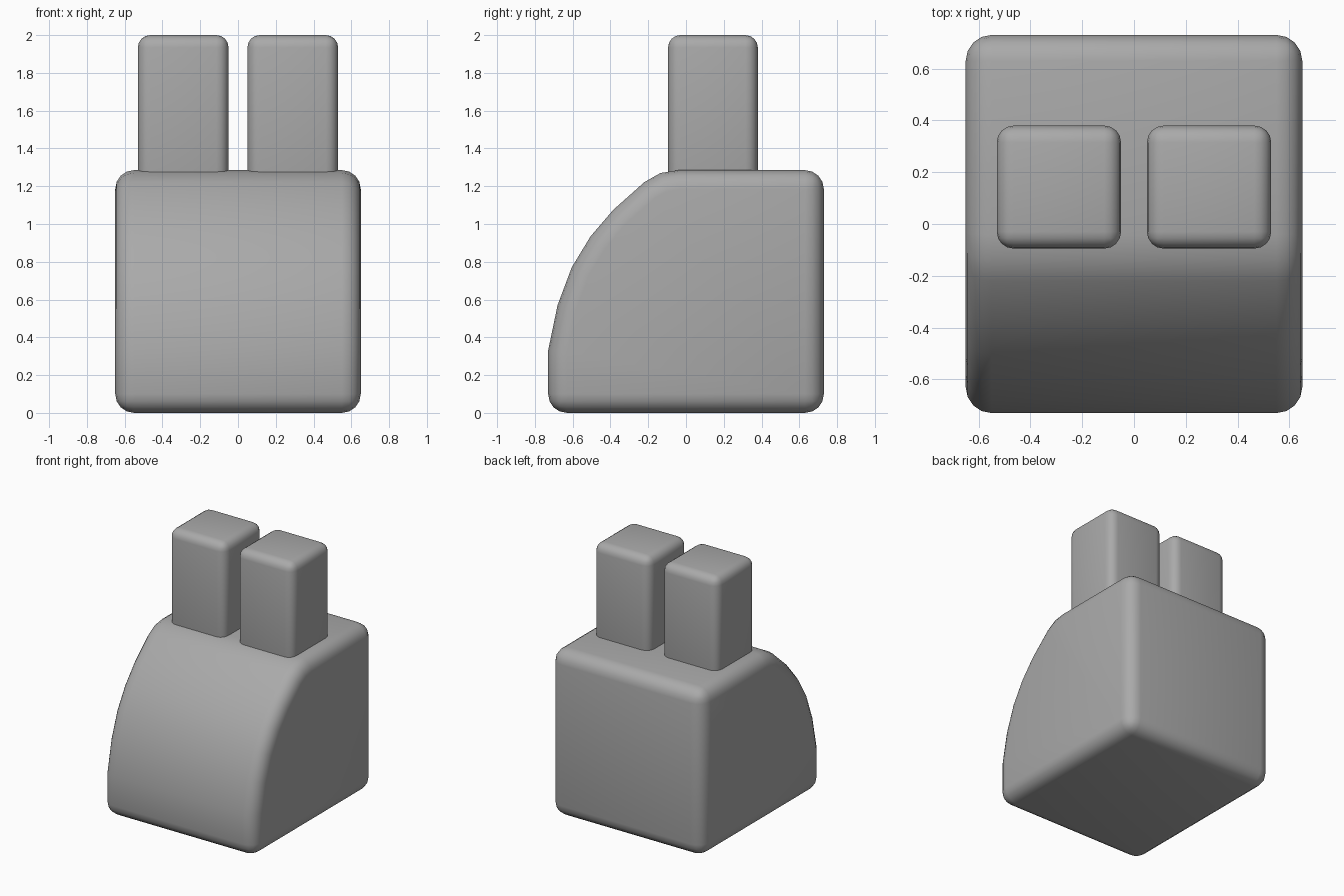
import bpy, bmesh, math

cube = bpy.data.objects.get("Cube")
if cube:
    bpy.data.objects.remove(cube, do_unlink=True)

grey = bpy.data.materials.new("plain grey")
grey.use_nodes = True
grey.diffuse_color = (0.4, 0.4, 0.4, 1)
grey.node_tree.nodes["Principled BSDF"].inputs["Base Color"].default_value = grey.diffuse_color


def rounded_prism(name, profile, x0, x1, radius):
    """Extrude a (y, z) side profile along x and round its sharp edges."""
    bm = bmesh.new()
    face = bm.faces.new([bm.verts.new((x0, y, z)) for y, z in profile])
    out = bmesh.ops.extrude_face_region(bm, geom=[face])
    moved = [v for v in out["geom"] if isinstance(v, bmesh.types.BMVert)]
    bmesh.ops.translate(bm, verts=moved, vec=(x1 - x0, 0, 0))
    bmesh.ops.recalc_face_normals(bm, faces=bm.faces)
    sharp = [e for e in bm.edges if e.calc_face_angle(0) > math.radians(35)]
    bmesh.ops.bevel(bm, geom=sharp, offset=radius, segments=4, profile=0.5,
                    affect="EDGES", clamp_overlap=False)
    bmesh.ops.recalc_face_normals(bm, faces=bm.faces)
    mesh = bpy.data.meshes.new(name)
    bm.to_mesh(mesh)
    bm.free()
    mesh.materials.append(grey)
    obj = bpy.data.objects.new(name, mesh)
    bpy.context.collection.objects.link(obj)
    bpy.ops.object.select_all(action="DESELECT")
    obj.select_set(True)
    bpy.context.view_layer.objects.active = obj
    bpy.ops.object.shade_smooth_by_angle(angle=math.radians(40))
    return obj


# Body: block with a curved front slope
slope = [(-0.73, 0.33), (-0.68, 0.57), (-0.605, 0.77), (-0.505, 0.935),
         (-0.385, 1.075), (-0.22, 1.222), (-0.135, 1.27), (-0.04, 1.285)]
rounded_prism("body", [(-0.73, 0)] + slope + [(0.73, 1.285), (0.73, 0)],
              -0.65, 0.65, 0.1)

# Two upright posts sunk into the top
post = [(-0.095, 1.15), (-0.095, 2), (0.38, 2), (0.38, 1.15)]
for side, x in (("left", 0.29), ("right", -0.29)):
    rounded_prism(side + "_post", post, x - 0.24, x + 0.24, 0.065)
